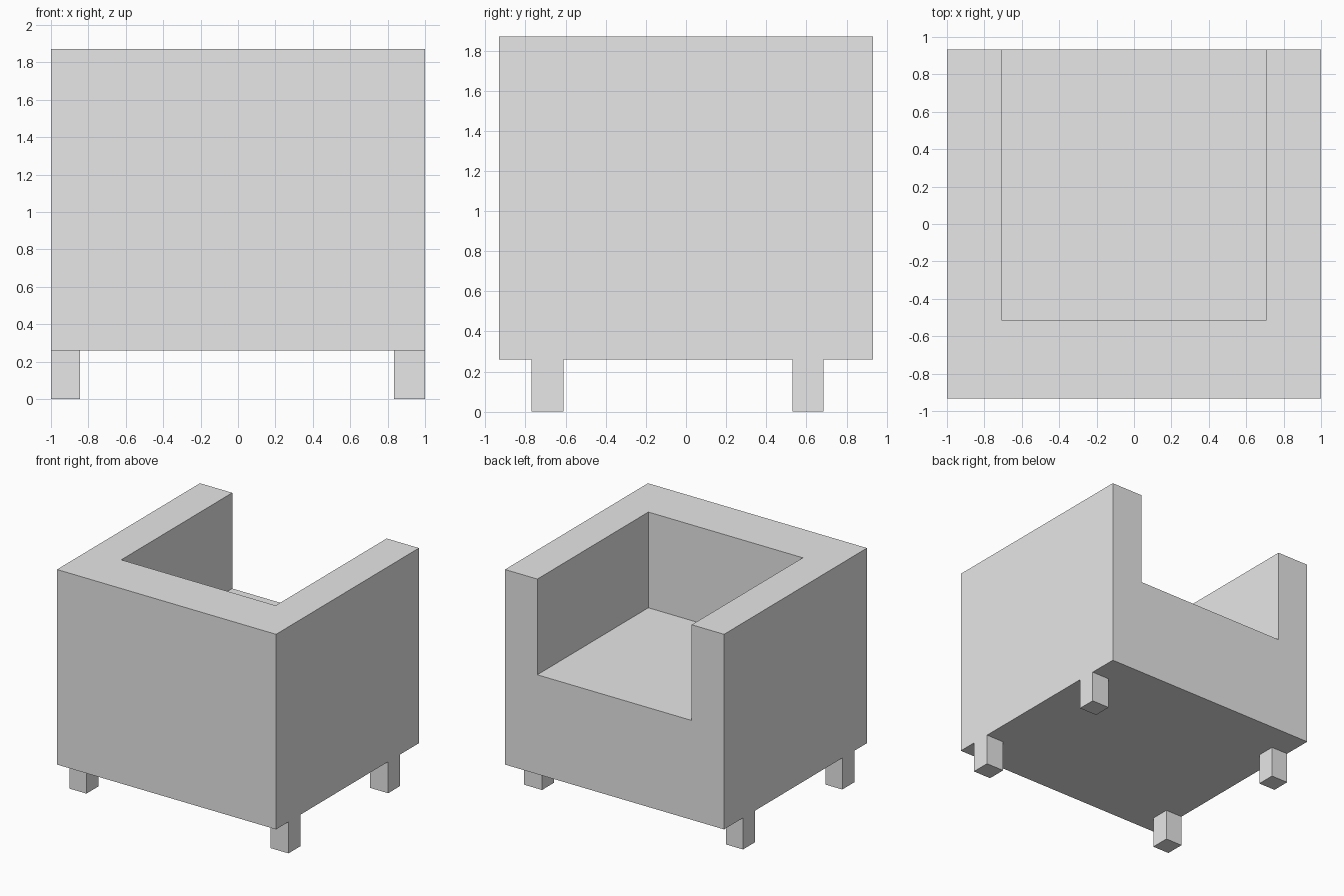
import bpy

default = bpy.data.objects.get("Cube")
if default:
    bpy.data.objects.remove(default, do_unlink=True)

# Single upholstery colour
grey = bpy.data.materials.new("light_grey")
grey.use_nodes = True
colour = (0.8, 0.8, 0.8, 1)
grey.diffuse_color = colour
grey.node_tree.nodes["Principled BSDF"].inputs["Base Color"].default_value = colour


def box(name, low, high):
    """Axis-aligned block between two corners."""
    centre = [(a + b) / 2 for a, b in zip(low, high)]
    bpy.ops.mesh.primitive_cube_add(size=1, location=centre)
    obj = bpy.context.object
    obj.name = name
    obj.scale = [b - a for a, b in zip(low, high)]
    bpy.ops.object.transform_apply(location=False, rotation=False, scale=True)
    obj.data.materials.append(grey)
    return obj


half_depth = 0.932
body_bottom, body_top, seat_height = 0.26, 1.87, 1.08

# Armchair body with the seat space cut out, open towards +y
body = box("armchair_body", (-1, -half_depth, body_bottom), (1, half_depth, body_top))
cutter = box("seat_cutter", (-0.705, -0.516, seat_height), (0.705, half_depth + 0.5, body_top + 0.5))
cutter.hide_render = True
cut = body.modifiers.new("seat_space", "BOOLEAN")
cut.operation = "DIFFERENCE"
cut.solver = "EXACT"
cut.object = cutter
bpy.context.view_layer.objects.active = body
bpy.ops.object.modifier_apply(modifier=cut.name)
bpy.data.objects.remove(cutter, do_unlink=True)

# Square legs, flush with the outer sides
for side, x0, x1 in (("right", -1, -0.845), ("left", 0.835, 1)):
    for place, y0, y1 in (("front", -0.77, -0.61), ("back", 0.53, 0.685)):
        box(f"{place}_{side}_leg", (x0, y0, 0), (x1, y1, body_bottom))
